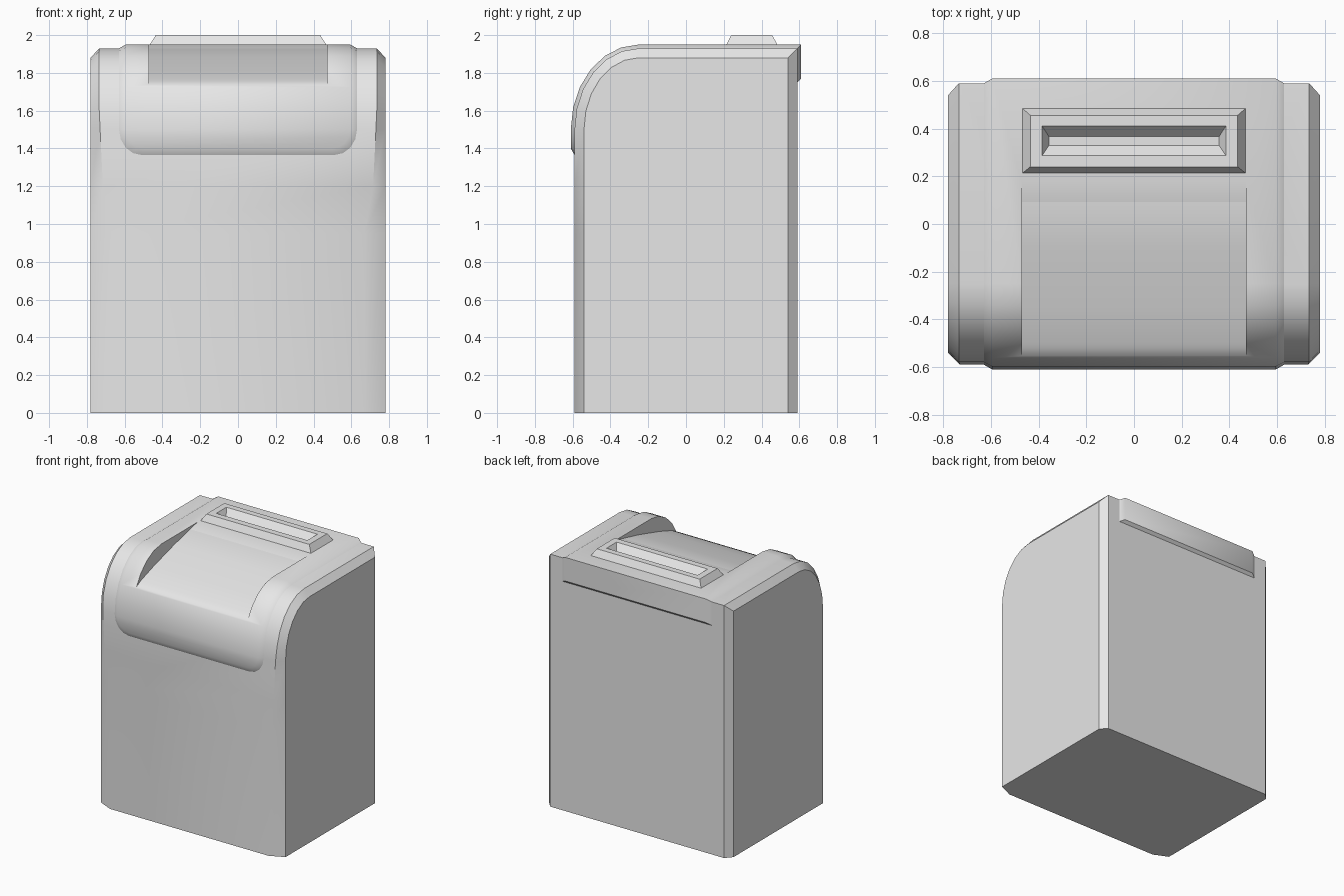
import bpy
import bmesh
from math import sin, cos, pi, radians

cube = bpy.data.objects.get("Cube")
if cube:
    bpy.data.objects.remove(cube, do_unlink=True)

grey = bpy.data.materials.new("light_grey")
grey.use_nodes = True
grey.diffuse_color = (0.8, 0.8, 0.8, 1)
grey.node_tree.nodes["Principled BSDF"].inputs["Base Color"].default_value = (0.8, 0.8, 0.8, 1)


def loft(name, loops, close_ends=True):
    """Skin closed loops of equal length and cap both ends."""
    bm = bmesh.new()
    rings = [[bm.verts.new(p) for p in loop] for loop in loops]
    n = len(rings[0])
    for a, b in zip(rings, rings[1:]):
        for i in range(n):
            j = (i + 1) % n
            bm.faces.new((a[i], a[j], b[j], b[i]))
    if close_ends:
        bm.faces.new(rings[0])
        bm.faces.new(rings[-1])
    bmesh.ops.recalc_face_normals(bm, faces=bm.faces)
    mesh = bpy.data.meshes.new(name)
    bm.to_mesh(mesh)
    bm.free()
    mesh.materials.append(grey)
    obj = bpy.data.objects.new(name, mesh)
    bpy.context.collection.objects.link(obj)
    return obj


def select_only(obj):
    bpy.ops.object.select_all(action='DESELECT')
    obj.select_set(True)
    bpy.context.view_layer.objects.active = obj


def smooth(obj, angle=32):
    select_only(obj)
    bpy.ops.object.shade_smooth_by_angle(angle=radians(angle))


def shoulder(d):
    """Rounded upper front of the side profile, offset outward by d."""
    steps = 6
    return [(-0.25 - (0.34 + d) * cos(t), 1.5 + (0.43 + d) * sin(t))
            for t in (k * pi / 2 / steps for k in range(steps + 1))]


def body_profile(d):
    y, z = 0.59 + d, 1.93 + d
    return [(-y, 0), (-y, 0.95), (-y, 1.2)] + shoulder(d) + [(y, z), (y, 0)]


# Main housing: chamfered side edges, wider toward the lower front
outer, inner = body_profile(0), body_profile(-0.05)
widths = [0.67, 0.67, 0.715, 0.73] + [0.735] * (len(outer) - 4)
loops = []
for side in (-1, 1):
    pair = [[(side * 0.78, y, z) for y, z in inner],
            [(side * w, y, z) for w, (y, z) in zip(widths, outer)]]
    loops += pair if side < 0 else pair[::-1]
housing = loft("housing", loops)


# Raised cover wrapping over the top, with rounded lower front corners
def cover_rows(d, half, rx, rz, back_z):
    rows = []
    for k in range(4):
        t = k * pi / 8
        rows.append((half - rx + rx * sin(t), -0.59 - d, 1.5 - rz * cos(t)))
    rows += [(half, y, z) for y, z in shoulder(d)]
    return rows + [(half, 0.59 + d, 1.93 + d), (half, 0.59 + d, back_z)]


base = cover_rows(0, 0.63, 0.12, 0.135, 1.75)
raised = cover_rows(0.02, 0.595, 0.10, 0.10, 1.77)
cover = loft("cover", [
    [(-bw, by, bz), (-rw, ry, rz), (rw, ry, rz), (bw, by, bz)]
    for (bw, by, bz), (rw, ry, rz) in zip(base, raised)])

# Sloping recess cut through the cover and housing
slope = [(0.20, 1.955), (-0.1, 1.885), (-0.35, 1.815), (-0.5, 1.765),
         (-0.58, 1.725), (-0.75, 1.6), (-0.75, 2.2), (0.20, 2.2)]
cutter = loft("recess_cutter", [[(x, y, z) for y, z in slope] for x in (-0.47, 0.47)])
cutter.hide_render = True
for obj in (housing, cover):
    mod = obj.modifiers.new("recess", 'BOOLEAN')
    mod.operation = 'DIFFERENCE'
    mod.solver = 'EXACT'
    mod.object = cutter
    select_only(obj)
    bpy.ops.object.modifier_apply(modifier=mod.name)
    smooth(obj)
bpy.data.objects.remove(cutter, do_unlink=True)


# Bevelled slot frame on the top
def rectangle(half_x, y0, y1, z):
    return [(-half_x, y0, z), (half_x, y0, z), (half_x, y1, z), (-half_x, y1, z)]


loft("slot_frame", [
    rectangle(0.468, 0.213, 0.485, 1.948),
    rectangle(0.435, 0.24, 0.456, 2.0),
    rectangle(0.385, 0.288, 0.41, 2.0),
    rectangle(0.357, 0.33, 0.367, 1.952)])
